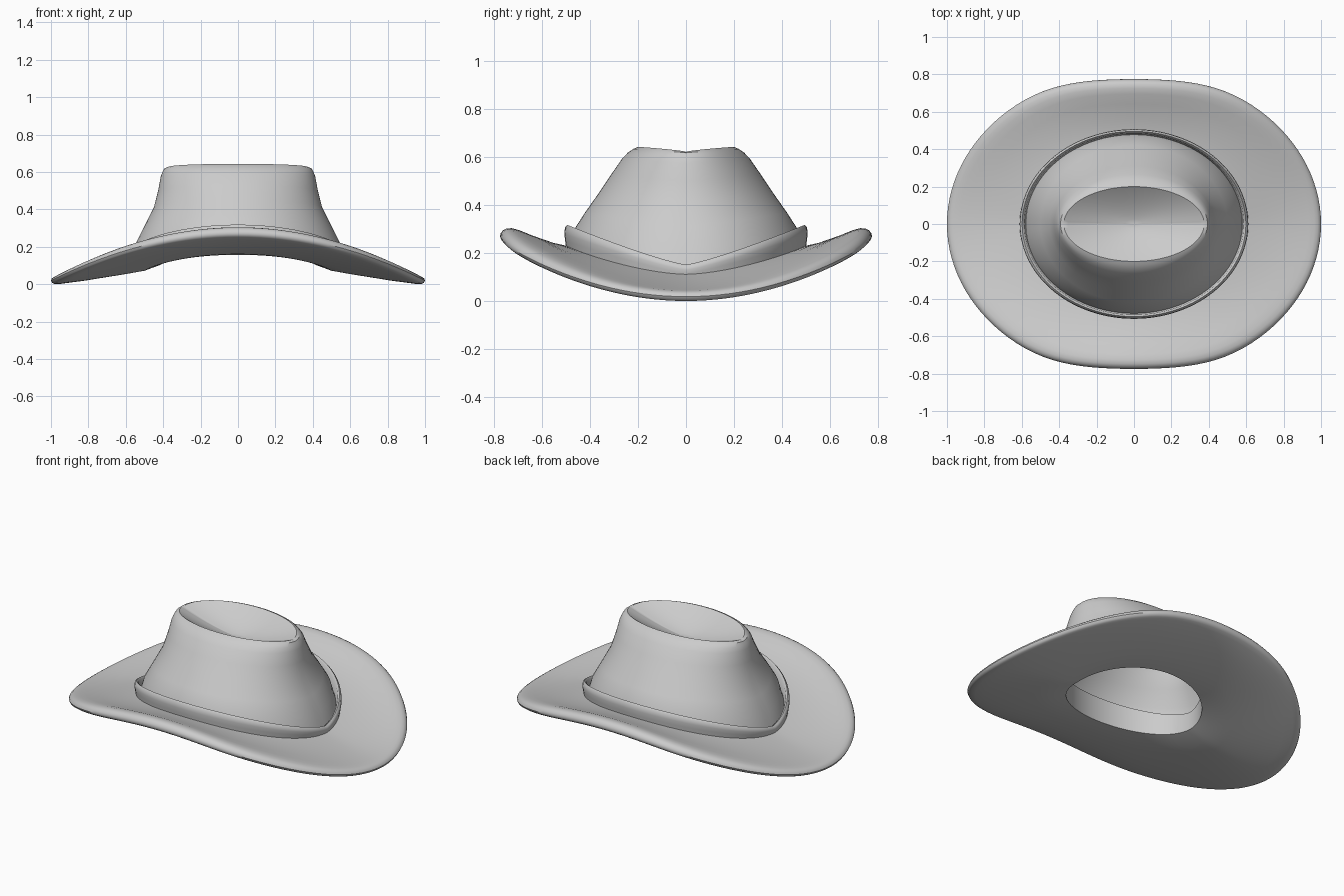
import bpy, bmesh, math

if "Cube" in bpy.data.objects:
    bpy.data.objects.remove(bpy.data.objects["Cube"])

N = 112  # points around every ring
ANGLES = [2 * math.pi * i / N for i in range(N)]


def ring(rx, ry, zx, zy, p=1.25):
    """Ellipse whose height runs from zx at the x ends to zy at the y ends."""
    return [(rx * math.cos(a), ry * math.sin(a),
             zx + (zy - zx) * abs(math.sin(a)) ** p) for a in ANGLES]


def loft(name, rings, closed=False, cap_start=None, cap_end=None, angle=40):
    """Skin a list of rings; optional pole points close the ends."""
    bm = bmesh.new()
    rows = [[bm.verts.new(c) for c in r] for r in rings]
    pairs = list(zip(rows, rows[1:]))
    if closed:
        pairs.append((rows[-1], rows[0]))
    for a, b in pairs:
        for i in range(N):
            j = (i + 1) % N
            bm.faces.new((a[i], a[j], b[j], b[i]))
    for row, pole in ((rows[0], cap_start), (rows[-1], cap_end)):
        if pole:
            v = bm.verts.new(pole)
            for i in range(N):
                bm.faces.new((row[i], row[(i + 1) % N], v))
    bmesh.ops.recalc_face_normals(bm, faces=bm.faces[:])
    me = bpy.data.meshes.new(name)
    bm.to_mesh(me)
    bm.free()
    ob = bpy.data.objects.new(name, me)
    bpy.context.collection.objects.link(ob)
    bpy.ops.object.select_all(action='DESELECT')
    ob.select_set(True)
    bpy.context.view_layer.objects.active = ob
    bpy.ops.object.shade_smooth_by_angle(angle=math.radians(angle))
    return ob


# Brim: oval flattened front and back; s runs from head opening (0) to edge (1)
def brim_ring(s, zx, zy):
    pts = []
    p = 1.5 + 0.5 * s
    for a in ANGLES:
        c, sn = math.cos(a), math.sin(a)
        y_out = 0.82 * sn / (1 + 1.47 * sn ** 16) ** (1 / 16)
        pts.append(((0.41 + 0.59 * s) * c,
                    0.33 * sn + (y_out - 0.33 * sn) * s,
                    zx + (zy - zx) * abs(sn) ** p))
    return pts


brim = [(0.0, 0.105, 0.157), (0.15, 0.072, 0.161), (0.32, 0.054, 0.172),
        (0.5, 0.037, 0.186), (0.7, 0.018, 0.207), (0.83, 0.008, 0.225),
        (0.92, 0.001, 0.240), (0.97, 0.001, 0.25), (0.99, 0.007, 0.258),
        (1.0, 0.019, 0.27),  # outermost edge
        (0.992, 0.030, 0.284), (0.97, 0.039, 0.296), (0.94, 0.044, 0.303),
        (0.89, 0.048, 0.304), (0.82, 0.054, 0.296), (0.7, 0.065, 0.274),
        (0.5, 0.088, 0.243), (0.32, 0.114, 0.225), (0.15, 0.14, 0.215),
        (0.0, 0.16, 0.21)]
loft("brim", [brim_ring(*b) for b in brim], closed=True)

# Crown: hollow shell, inner wall first, then outer wall, then creased top
walls = [(0.585, 0.485, 0.09, 0.21), (0.55, 0.465, 0.21, 0.30),
         (0.50, 0.42, 0.31, 0.37), (0.45, 0.36, 0.41, 0.455),
         (0.427, 0.31, 0.50, 0.53), (0.413, 0.265, 0.575, 0.595),
         (0.404, 0.243, 0.600, 0.618)]


def crease_ring(s, drop=0.0):
    """Dished top with a valley along the x axis."""
    dip = 0.085 * (1 - s ** 1.6)
    return [(0.375 * s * math.cos(a), 0.20 * s * math.sin(a),
             0.622 + 0.021 * s * abs(math.sin(a)) ** 0.7 - dip - drop)
            for a in ANGLES]


scales = [1.0, 0.94, 0.85, 0.72, 0.57, 0.42, 0.27, 0.13]
inside = [crease_ring(s * 0.92, 0.03) for s in reversed(scales)]
inside += [ring(rx - 0.03, ry - 0.03, zx - 0.012, zy - 0.012)
           for rx, ry, zx, zy in reversed(walls[2:])]
# collar around the head opening, with a small ledge on top
inside += [ring(0.48, 0.40, 0.245, 0.33), ring(0.41, 0.33, 0.215, 0.31),
           ring(0.41, 0.33, 0.105, 0.157, 1.5)]
outside = [ring(*w) for w in walls]
outside += [ring(0.393, 0.22, 0.618, 0.634, 0.9)]
outside += [crease_ring(s) for s in scales]
loft("crown", inside + outside,
     cap_start=(0, 0, 0.507), cap_end=(0, 0, 0.537), angle=35)

# Hat band: thin rounded strip hugging the base of the crown
band = [(0.600, 0.495, 0.08, 0.19), (0.608, 0.503, 0.115, 0.25),
        (0.611, 0.507, 0.13, 0.28), (0.608, 0.504, 0.145, 0.307),
        (0.598, 0.495, 0.152, 0.318), (0.587, 0.485, 0.145, 0.308),
        (0.575, 0.474, 0.09, 0.21)]
loft("hat_band", [ring(*b, p=1.2) for b in band], closed=True, angle=50)
